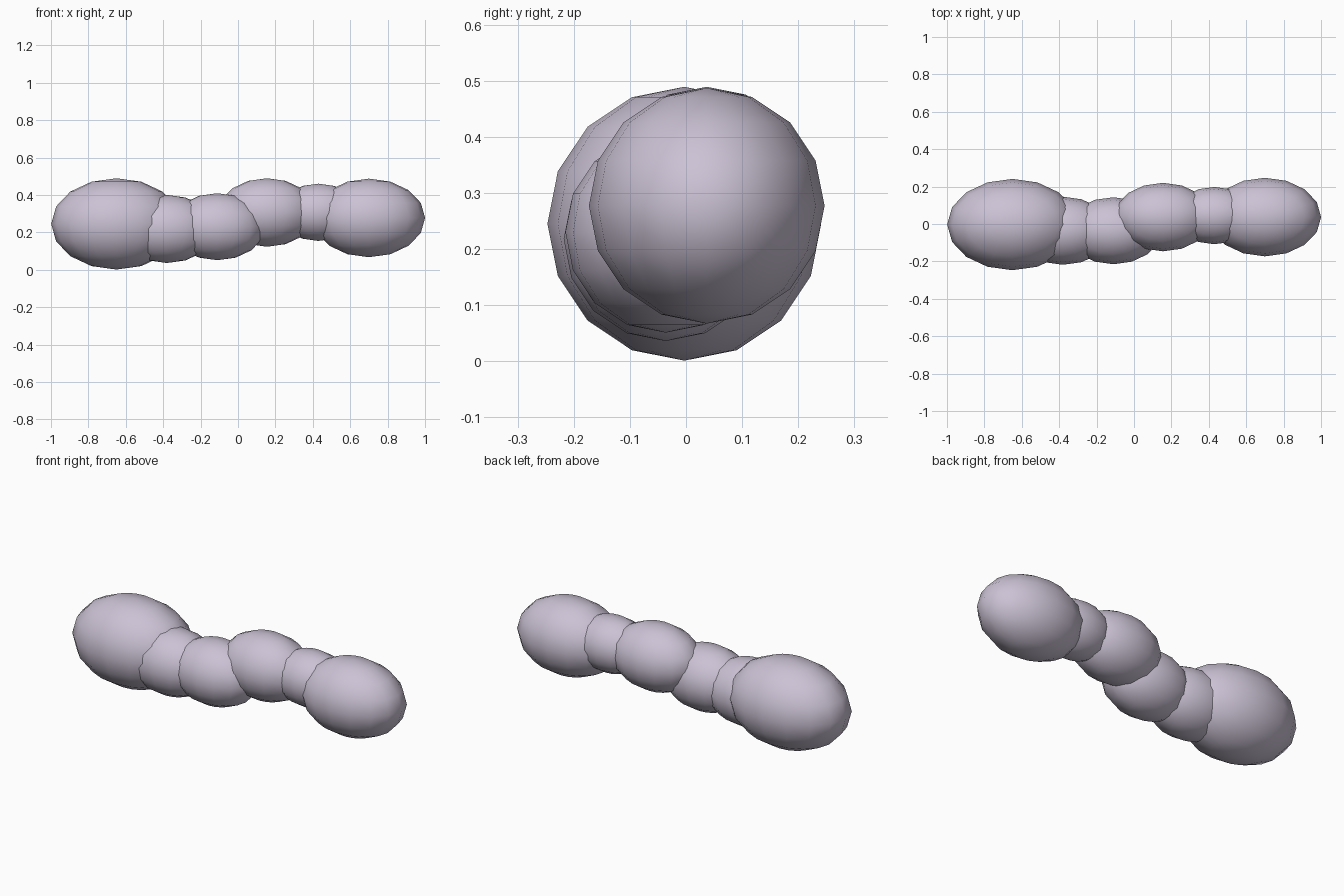
import bpy

default = bpy.data.objects.get("Cube")
if default:
    bpy.data.objects.remove(default, do_unlink=True)

# Pale lilac-grey surface
skin = bpy.data.materials.new("pale_lilac_grey")
skin.use_nodes = True
colour = (0.60, 0.54, 0.66, 1.0)
skin.diffuse_color = colour
skin.node_tree.nodes["Principled BSDF"].inputs["Base Color"].default_value = colour


def segment(name, centre, radius, stretch=1.43):
    """One ellipsoid segment, lengthened along x."""
    bpy.ops.mesh.primitive_uv_sphere_add(segments=16, ring_count=8, radius=1, location=centre)
    obj = bpy.context.object
    obj.name = name
    obj.scale = (radius * stretch, radius, radius)
    bpy.ops.object.transform_apply(location=False, rotation=False, scale=True)
    bpy.ops.object.shade_smooth()
    obj.data.materials.append(skin)
    return obj


# Chain of overlapping segments from the right end to the left end
segment("large_right_end", (-0.65, -0.003, 0.245), 0.244)
segment("right_neck", (-0.38, -0.036, 0.218), 0.182)
segment("right_middle", (-0.11, -0.036, 0.230), 0.179)
segment("left_middle", (0.155, 0.037, 0.306), 0.183)
segment("left_neck", (0.43, 0.045, 0.307), 0.153)
segment("large_left_end", (0.70, 0.037, 0.277), 0.210)
